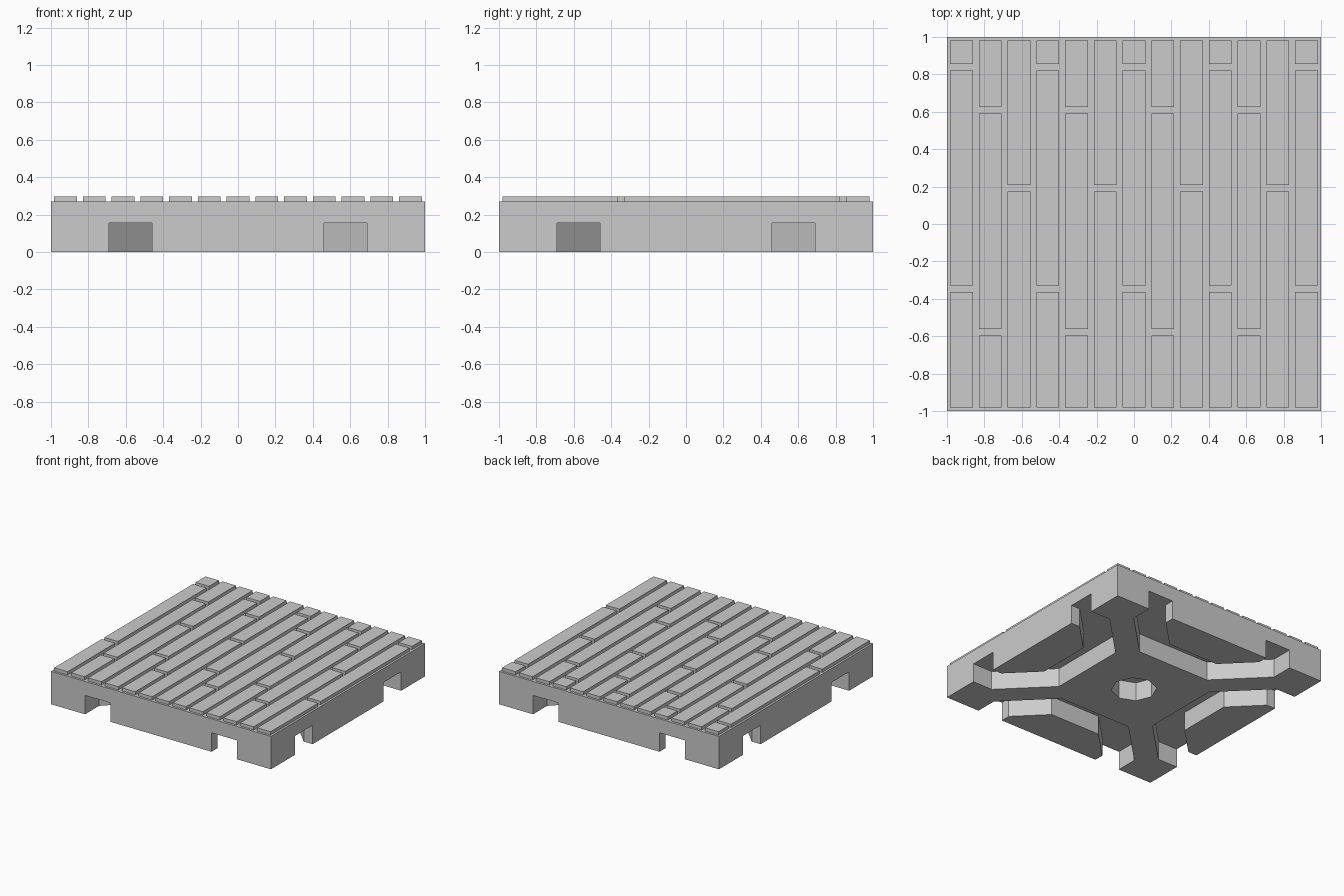
import bpy, bmesh, math
from mathutils import Matrix, Vector

cube = bpy.data.objects.get("Cube")
if cube:
    bpy.data.objects.remove(cube, do_unlink=True)

stone = bpy.data.materials.new("plain_grey")
stone.use_nodes = True
GREY = (0.6, 0.6, 0.6, 1)
stone.diffuse_color = GREY
stone.node_tree.nodes["Principled BSDF"].inputs["Base Color"].default_value = GREY

SLAB_TOP, PLANK_TOP, CHANNEL_TOP = 0.27, 0.297, 0.155


def add_prism(bm, outline, low, high):
    """Extrude a flat outline from low to high."""
    face = bm.faces.new([bm.verts.new((x, y, low)) for x, y in outline])
    geom = bmesh.ops.extrude_face_region(bm, geom=[face])["geom"]
    new = [v for v in geom if isinstance(v, bmesh.types.BMVert)]
    bmesh.ops.translate(bm, verts=new, vec=(0, 0, high - low))


def rectangle(x0, x1, y0, y1):
    return [(x0, y0), (x1, y0), (x1, y1), (x0, y1)]


def make_object(name, bm):
    bmesh.ops.recalc_face_normals(bm, faces=bm.faces[:])
    mesh = bpy.data.meshes.new(name)
    bm.to_mesh(mesh)
    bm.free()
    mesh.materials.append(stone)
    obj = bpy.data.objects.new(name, mesh)
    bpy.context.collection.objects.link(obj)
    return obj


# Base slab
bm = bmesh.new()
add_prism(bm, rectangle(-1, 1, -1, 1), 0, SLAB_TOP)
base = make_object("base_slab", bm)

# Connector channels: one bent channel per side, each open at two notches
half = [(1.1, 0.46), (0.92, 0.46), (0.69, 0.23)]
inner = [(0.46, 0.33), (0.82, 0.69), (1.1, 0.69)]
flip = lambda pts: [(x, -y) for x, y in reversed(pts)]
channel = half + flip(half) + flip(inner) + inner
bm = bmesh.new()
for side in range(4):
    turn = Matrix.Rotation(side * math.pi / 2, 2)
    add_prism(bm, [turn @ Vector(p) for p in channel], -0.1, CHANNEL_TOP)

# Eight-sided socket under the middle
socket = [(0.173 * math.cos(i * math.pi / 4), 0.173 * math.sin(i * math.pi / 4))
          for i in range(8)]
add_prism(bm, socket, -0.1, CHANNEL_TOP)
cutter = make_object("channel_cutter", bm)
cutter.hide_render = True

cut = base.modifiers.new("channels", "BOOLEAN")
cut.operation = "DIFFERENCE"
cut.solver = "EXACT"
cut.object = cutter
bpy.context.view_layer.objects.active = base
bpy.ops.object.modifier_apply(modifier=cut.name)
bpy.data.objects.remove(cutter, do_unlink=True)

# Floor planks: staggered joints repeat every three rows
JOINTS = [(-0.347, 0.838), (-0.578, 0.608), (0.192,)]
GAP, END, HALF_WIDTH, PITCH = 0.017, 0.982, 0.061, 0.1537
bm = bmesh.new()
for row in range(13):
    x = (row - 6) * PITCH
    cuts = [-END - GAP, *JOINTS[row % 3], END + GAP]
    for start, stop in zip(cuts, cuts[1:]):
        add_prism(bm, rectangle(x - HALF_WIDTH, x + HALF_WIDTH, start + GAP, stop - GAP),
                  SLAB_TOP, PLANK_TOP)
make_object("floor_planks", bm)
